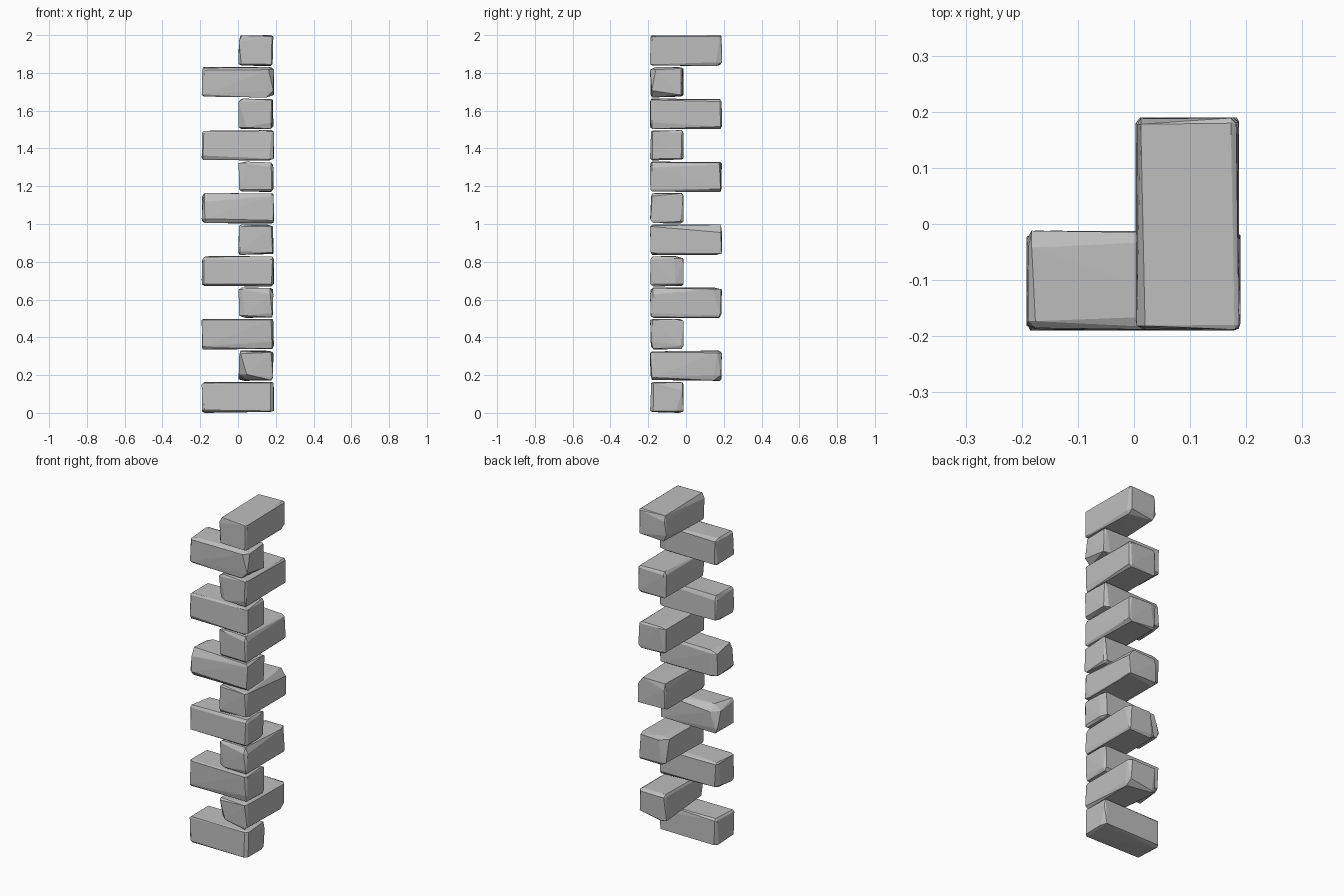
import bpy, bmesh, random, math
from mathutils import Vector

if "Cube" in bpy.data.objects:
    bpy.data.objects.remove(bpy.data.objects["Cube"])

random.seed(11)
COUNT = 12
PITCH = 2.0 / COUNT

stone_mat = bpy.data.materials.new("grey stone")
stone_mat.diffuse_color = (0.52, 0.52, 0.52, 1)
stone_mat.use_nodes = True
stone_mat.node_tree.nodes["Principled BSDF"].inputs["Base Color"].default_value = stone_mat.diffuse_color


def chamfer():
    # mostly a thin worn edge, now and then a bigger chip
    return random.uniform(0.025, 0.05) if random.random() < 0.22 else random.uniform(0.008, 0.02)


def make_stone(name, lo, hi):
    """Rough hewn block: hull of three slightly shifted points per corner."""
    lo, hi = Vector(lo), Vector(hi)
    pts = []
    for sx in (0, 1):
        for sy in (0, 1):
            for sz in (0, 1):
                s = (sx, sy, sz)
                corner = Vector([hi[k] if s[k] else lo[k] for k in range(3)])
                cut = [chamfer() for k in range(3)]
                for face in range(3):
                    p = corner.copy()
                    for k in range(3):
                        d = random.uniform(0, 0.007) if k == face else cut[k]
                        p[k] += -d if s[k] else d
                    pts.append(p)
    # stretch so the block fills its exact bounds
    mn = [min(p[k] for p in pts) for k in range(3)]
    mx = [max(p[k] for p in pts) for k in range(3)]
    for p in pts:
        for k in range(3):
            p[k] = lo[k] + (p[k] - mn[k]) / (mx[k] - mn[k]) * (hi[k] - lo[k])

    bm = bmesh.new()
    for p in pts:
        bm.verts.new(p)
    bmesh.ops.convex_hull(bm, input=bm.verts[:])
    bmesh.ops.delete(bm, geom=[v for v in bm.verts if not v.link_faces], context='VERTS')
    bmesh.ops.dissolve_limit(bm, angle_limit=math.radians(2), verts=bm.verts[:], edges=bm.edges[:])
    bmesh.ops.recalc_face_normals(bm, faces=bm.faces[:])
    mesh = bpy.data.meshes.new(name)
    bm.to_mesh(mesh)
    bm.free()
    mesh.materials.append(stone_mat)
    obj = bpy.data.objects.new(name, mesh)
    bpy.context.collection.objects.link(obj)


# corner stack: blocks alternate between running along x and along y
for i in range(COUNT):
    z0 = i * PITCH + (0.003 if i else 0)
    z1 = (i + 1) * PITCH - (0.003 if i < COUNT - 1 else 0)
    if i % 2 == 0:
        make_stone(f"side_stone_{i:02d}", (-0.192, -0.19, z0), (0.19, -0.012, z1))
    else:
        make_stone(f"back_stone_{i:02d}", (0.003, -0.19, z0), (0.187, 0.19, z1))
